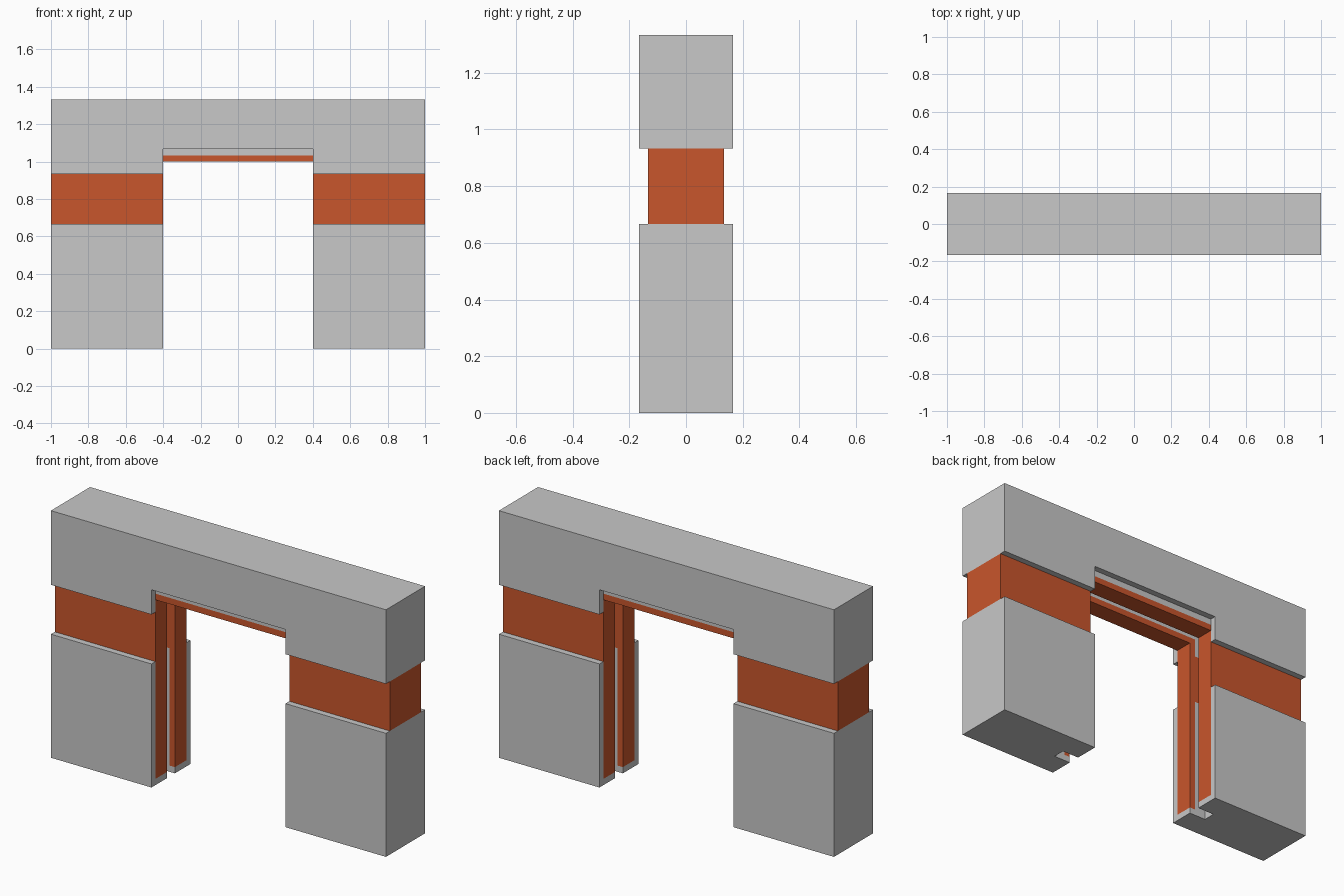
import bpy

if "Cube" in bpy.data.objects:
    bpy.data.objects.remove(bpy.data.objects["Cube"])

U = 1 / 30  # base step used throughout the model


def material(name, rgb):
    m = bpy.data.materials.new(name)
    m.diffuse_color = (*rgb, 1)
    m.use_nodes = True
    m.node_tree.nodes["Principled BSDF"].inputs["Base Color"].default_value = m.diffuse_color
    return m


GREY = material("light grey", (0.578, 0.578, 0.578))
ORANGE = material("burnt orange", (0.584, 0.093, 0.025))


def box(name, x, y, z, mat=None):
    """Box from (min, max) ranges on each axis."""
    bpy.ops.mesh.primitive_cube_add(size=1)
    o = bpy.context.object
    o.name = name
    for v in o.data.vertices:
        v.co = [r[0] if c < 0 else r[1] for c, r in zip(v.co, (x, y, z))]
    if mat:
        o.data.materials.append(mat)
    else:
        o.hide_render = True
        o.display_type = 'WIRE'
    return o


def cut(target, *cutters):
    for c in cutters:
        m = target.modifiers.new(c.name, 'BOOLEAN')
        m.operation = 'DIFFERENCE'
        m.solver = 'EXACT'
        m.object = c


# Cutters: doorway, lining recess, central door track, outer steps over the doorway
Y_LINING = (-4 * U, 4 * U)
opening = box("cutter_opening", (-0.4, 0.4), (-0.5, 0.5), (-0.2, 1.0))
recess = box("cutter_recess", (-13 * U, 13 * U), Y_LINING, (U, 31 * U))
track = box("cutter_track", (-0.5, 0.5), (-U, U), (-0.2, 1.1))
steps = [box("cutter_step", (-0.4, 0.4), y, (-0.2, 32 * U))
         for y in ((-0.5, -4 * U), (4 * U, 0.5))]

# Lintel beam across the top
lintel = box("lintel", (-1, 1), (-5 * U, 5 * U), (28 * U, 40 * U), GREY)
cut(lintel, opening, recess, *steps, track)

# Pillars with the orange bands above them
for side, x in (("left", (-1, -0.4)), ("right", (0.4, 1))):
    pillar = box(side + "_pillar", x, (-5 * U, 5 * U), (0, 20 * U), GREY)
    band = box(side + "_band", x, Y_LINING, (20 * U, 28 * U), ORANGE)
    for part in (pillar, band):
        cut(part, recess, track)

# Orange lining of the doorway, split by the track
lining = box("door_lining", (-13 * U, 13 * U), Y_LINING, (U, 31 * U), ORANGE)
cut(lining, opening, track)
